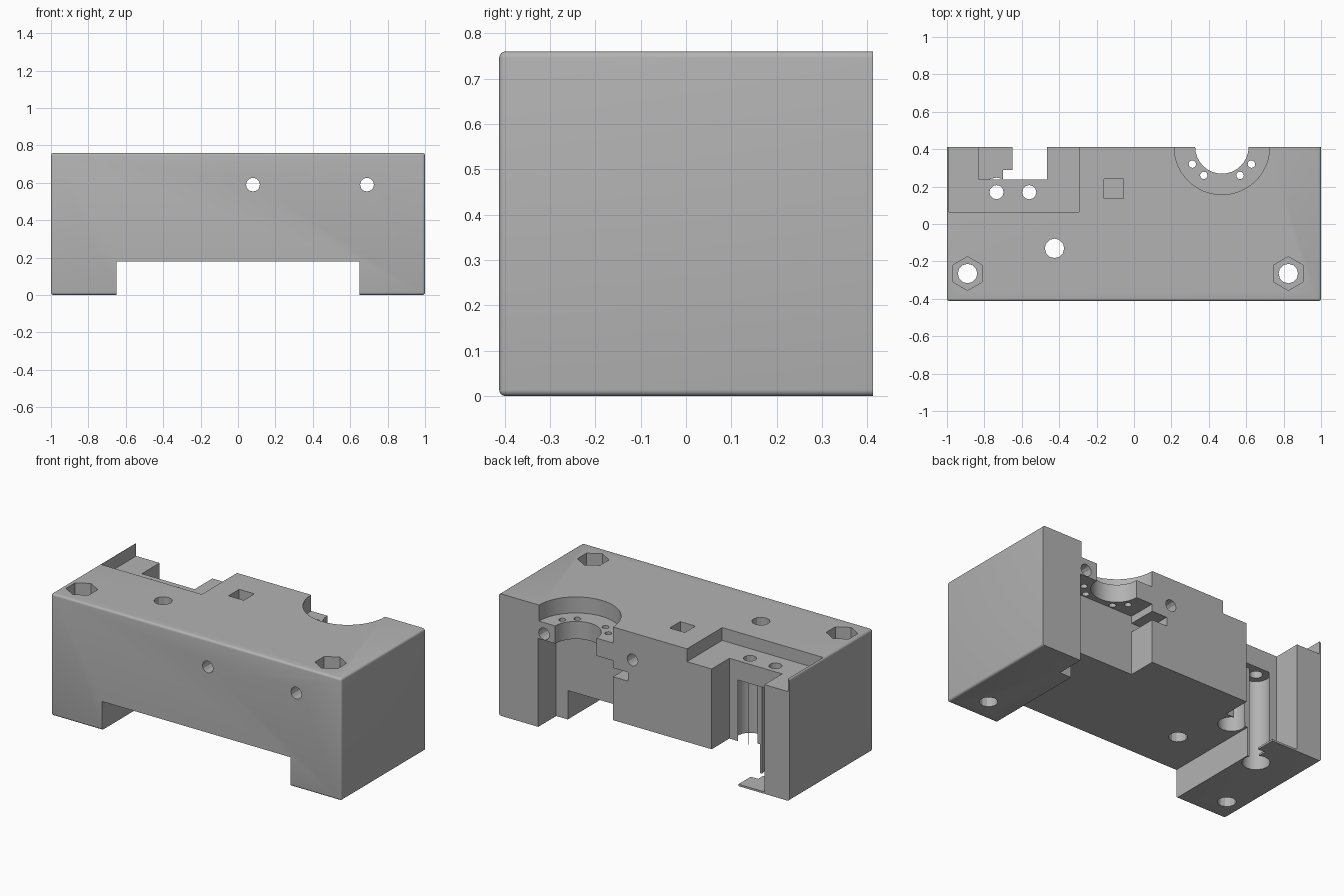
import bpy
import bmesh
import math

if "Cube" in bpy.data.objects:
    bpy.data.objects.remove(bpy.data.objects["Cube"])

# Single plastic colour
grey = bpy.data.materials.new("plain grey")
grey.use_nodes = True
colour = (0.45, 0.45, 0.45, 1)
grey.diffuse_color = colour
grey.node_tree.nodes["Principled BSDF"].inputs["Base Color"].default_value = colour

W, D, H = 1.0, 0.412, 0.76   # half width, half depth, height
OUT = 0.1                    # how far cutters overshoot the block
BACK = D + OUT


def mesh_object(name, bm):
    mesh = bpy.data.meshes.new(name)
    bm.to_mesh(mesh)
    bm.free()
    obj = bpy.data.objects.new(name, mesh)
    bpy.context.collection.objects.link(obj)
    mesh.materials.append(grey)
    return obj


def box(x, y, z):
    bm = bmesh.new()
    bmesh.ops.create_cube(bm, size=1)
    for v in bm.verts:
        v.co = [lo + (c + 0.5) * (hi - lo) for c, (lo, hi) in zip(v.co, (x, y, z))]
    return bm


def prism(cx, cy, radius, z, sides=12, turn=0.0):
    """Vertical prism with its first corner turned from +x."""
    bm = bmesh.new()
    ring = [bm.verts.new((cx + radius * math.cos(turn + math.tau * i / sides),
                          cy + radius * math.sin(turn + math.tau * i / sides), z[0]))
            for i in range(sides)]
    face = bm.faces.new(ring)
    top = bmesh.ops.extrude_face_region(bm, geom=[face])["geom"]
    for v in top:
        if isinstance(v, bmesh.types.BMVert):
            v.co.z = z[1]
    bmesh.ops.recalc_face_normals(bm, faces=bm.faces)
    return bm


def cross_hole(x, z, radius):
    """Hole running front to back."""
    bm = prism(x, 0, radius, (-BACK, BACK))
    for v in bm.verts:
        v.co = (v.co.x, -v.co.z, z + v.co.y)
    bmesh.ops.recalc_face_normals(bm, faces=bm.faces)
    return bm


# Main block, rounded everywhere except around the back face
bm = box((-W, W), (-D, D), (0, H))
soft = [e for e in bm.edges if not all(v.co.y > 0 for v in e.verts)]
bmesh.ops.bevel(bm, geom=soft, offset=0.014, segments=4, profile=0.5, affect='EDGES')
block = mesh_object("carriage_block", bm)

cuts = []

# Channel underneath
cuts.append(box((-0.65, 0.65), (-BACK, BACK), (-OUT, 0.18)))

# Round seat, its bore and the cavity below the mounting plate
seat_x = 0.47
cuts.append(prism(seat_x, D, 0.255, (0.66, H + OUT), 48))
cuts.append(prism(seat_x, D, 0.143, (0.4, H + OUT), 32))
cuts.append(box((0.215, 0.73), (0.235, BACK), (-OUT, 0.55)))
cuts.append(box((0.11, 0.3), (0.235, BACK), (0.45, 0.505)))
for side in (-1, 1):
    for dx, y in ((0.097, 0.26), (0.158, 0.32)):
        cuts.append(prism(seat_x + side * dx, y, 0.02, (0.5, H + OUT)))

# Corner pocket, leaving a thin fin on the outer wall
cuts.append(box((-0.99, -0.295), (0.065, BACK), (0.68, H + OUT)))
# Deep cavity below the pocket, leaving a thin floor tab
cuts.append(box((-0.828, -0.465), (0.237, BACK), (0.012, H + OUT)))
cuts.append(box((-0.70, -0.6), (0.2, 0.29), (-OUT, 0.56)))
# Rod holes: wide below, narrow through the pocket floor
for x in (-0.735, -0.56):
    cuts.append(prism(x, 0.17, 0.078, (-OUT, 0.56), 16))
    cuts.append(prism(x, 0.17, 0.038, (0.4, H + OUT)))

# Bolt holes with hexagonal nut traps
for x in (-0.89, 0.825):
    cuts.append(prism(x, -0.265, 0.052, (-OUT, H + OUT)))
    cuts.append(prism(x, -0.265, 0.09, (0.5, H + OUT), 6, math.pi / 6))

# Plain hole, square socket and cross holes
cuts.append(prism(-0.425, -0.13, 0.052, (-OUT, H + OUT)))
cuts.append(box((-0.16, -0.055), (0.135, 0.24), (0.62, H + OUT)))
for x in (0.08, 0.69):
    cuts.append(cross_hole(x, 0.59, 0.037))

# Carve every cut out of the block
bpy.context.view_layer.objects.active = block
for i, cut in enumerate(cuts):
    cutter = mesh_object("cutter", cut)
    cutter.hide_render = True
    mod = block.modifiers.new("cut", 'BOOLEAN')
    mod.operation = 'DIFFERENCE'
    mod.solver = 'EXACT'
    mod.object = cutter
    bpy.ops.object.modifier_apply(modifier=mod.name)
    bpy.data.objects.remove(cutter)

# Smooth only the rounded edges and large curves
bpy.ops.object.select_all(action='DESELECT')
block.select_set(True)
bpy.ops.object.shade_smooth_by_angle(angle=math.radians(25))
